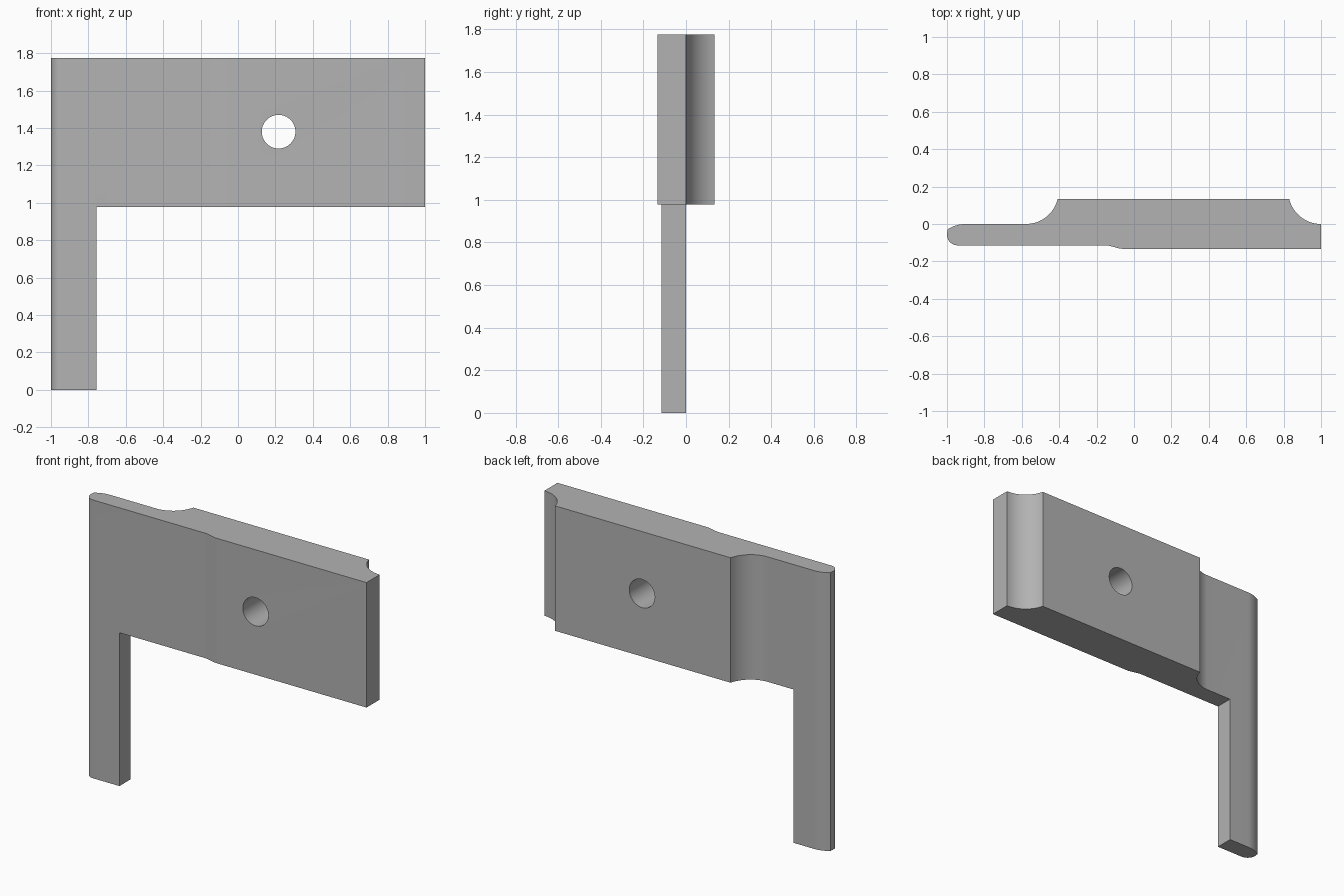
import bpy, bmesh, math
from mathutils import Matrix

cube = bpy.data.objects.get("Cube")
if cube:
    bpy.data.objects.remove(cube, do_unlink=True)

TOP, PLATE_BOTTOM, LEG_EDGE = 1.775, 0.978, -0.757
BACK, FRONT, THIN_FRONT = 0.133, -0.133, -0.114

grey = bpy.data.materials.new("plain grey")
grey.use_nodes = True
grey.diffuse_color = (0.45, 0.45, 0.45, 1)
grey.node_tree.nodes["Principled BSDF"].inputs["Base Color"].default_value = grey.diffuse_color


def arc(cx, cy, r, start, end, n=14):
    """Points along a circular arc, angles in degrees."""
    angles = [math.radians(start + (end - start) * i / n) for i in range(n + 1)]
    return [(cx + r * math.cos(a), cy + r * math.sin(a)) for a in angles]


def make_object(name, bm):
    bmesh.ops.recalc_face_normals(bm, faces=bm.faces)
    mesh = bpy.data.meshes.new(name)
    bm.to_mesh(mesh)
    bm.free()
    mesh.materials.append(grey)
    obj = bpy.data.objects.new(name, mesh)
    bpy.context.collection.objects.link(obj)
    return obj


def cut(target, cutter):
    cutter.hide_render = True
    mod = target.modifiers.new("cut", 'BOOLEAN')
    mod.operation, mod.solver, mod.object = 'DIFFERENCE', 'EXACT', cutter
    bpy.context.view_layer.objects.active = target
    bpy.ops.object.modifier_apply(modifier=mod.name)
    bpy.data.objects.remove(cutter, do_unlink=True)


# Plan outline: flat front with a soft step, scooped back, rounded left tip
scoop = 0.175
lip = math.degrees(math.asin((scoop - BACK) / scoop))
outline = [(1, FRONT), (1, 0)]
outline += arc(1, scoop, scoop, 270, 180 + lip)[1:]
outline += arc(-0.578, scoop, scoop, -lip, -90)
outline += arc(-0.90, -0.175, 0.175, 90, 124, 8)
outline += arc(-0.944, THIN_FRONT + 0.056, 0.056, 165, 270, 10)
for i in range(9):
    t = i / 8
    ease = t * t * (3 - 2 * t)
    outline.append((-0.155 + 0.1 * t, THIN_FRONT + (FRONT - THIN_FRONT) * ease))

bm = bmesh.new()
face = bm.faces.new([bm.verts.new((x, y, 0)) for x, y in outline])
side = bmesh.ops.extrude_face_region(bm, geom=[face])
bmesh.ops.translate(bm, vec=(0, 0, TOP),
                    verts=[v for v in side["geom"] if isinstance(v, bmesh.types.BMVert)])
plate = make_object("plate_with_leg", bm)

# Open space beside the leg
bm = bmesh.new()
bmesh.ops.create_cube(bm, size=1, matrix=Matrix.Translation(
    (LEG_EDGE + 1, 0, PLATE_BOTTOM - 1)) @ Matrix.Diagonal((2, 1, 2, 1)))
cut(plate, make_object("leg_cutter", bm))

# Through hole
bm = bmesh.new()
bmesh.ops.create_cone(bm, cap_ends=True, segments=48, radius1=0.09, radius2=0.09, depth=1,
                      matrix=Matrix.Translation((0.217, 0, 1.38)) @ Matrix.Rotation(math.pi / 2, 4, 'X'))
cut(plate, make_object("hole_cutter", bm))

# Smooth curves with sharp corners
bpy.ops.object.select_all(action='DESELECT')
plate.select_set(True)
bpy.context.view_layer.objects.active = plate
bpy.ops.object.shade_smooth_by_angle(angle=math.radians(25))
